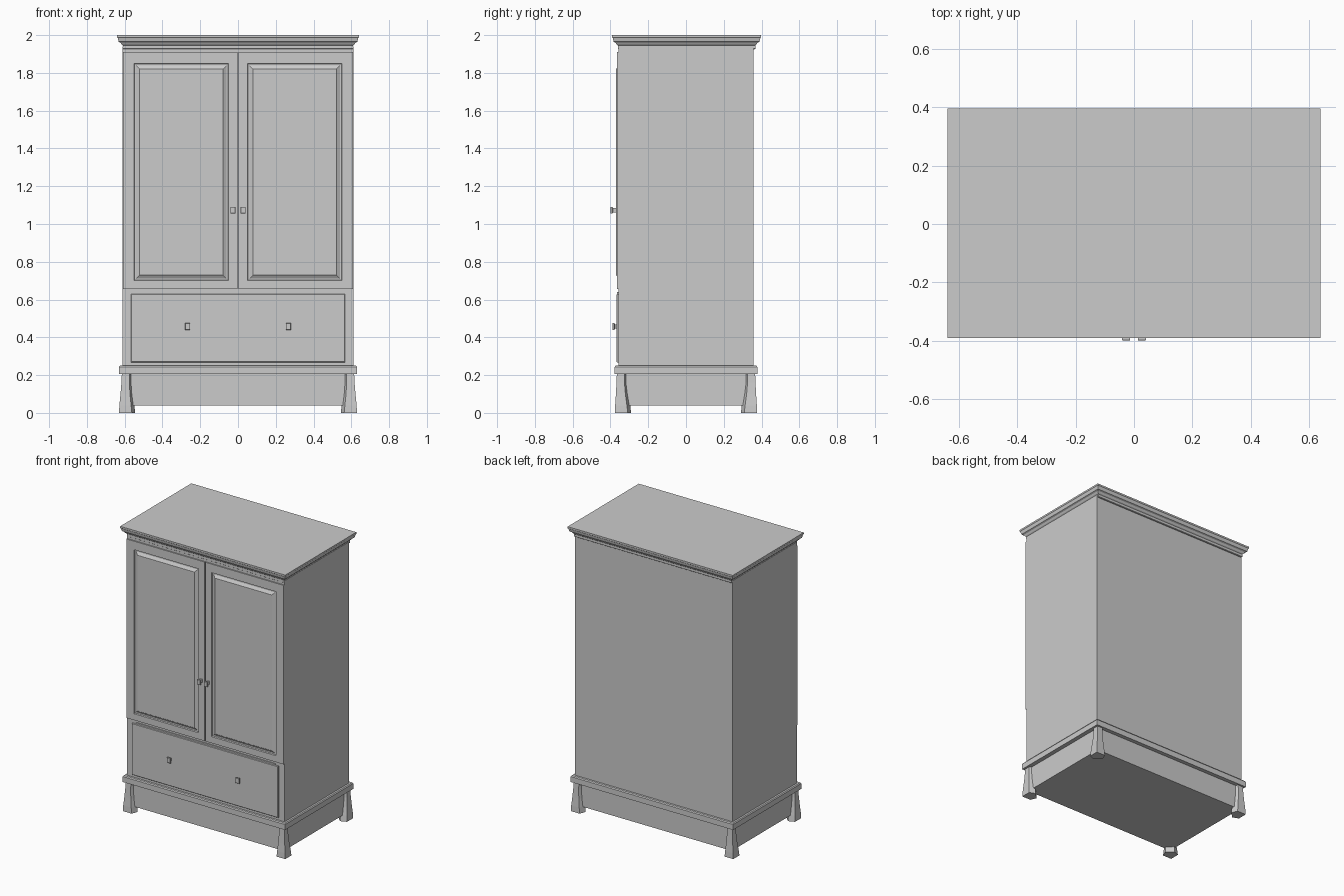
import bpy, bmesh

if "Cube" in bpy.data.objects:
    bpy.data.objects.remove(bpy.data.objects["Cube"])


def loft(name, rings):
    """Skin a stack of equal-length point rings and cap both ends."""
    bm = bmesh.new()
    vs = [[bm.verts.new(p) for p in r] for r in rings]
    n = len(vs[0])
    for a, b in zip(vs, vs[1:]):
        for i in range(n):
            bm.faces.new((a[i], a[(i + 1) % n], b[(i + 1) % n], b[i]))
    bm.faces.new(vs[0][::-1])
    bm.faces.new(vs[-1])
    bmesh.ops.recalc_face_normals(bm, faces=bm.faces)
    me = bpy.data.meshes.new(name)
    bm.to_mesh(me)
    bm.free()
    ob = bpy.data.objects.new(name, me)
    bpy.context.collection.objects.link(ob)
    return ob


def flat_ring(hx, hy, z, cy=0):
    return [(-hx, cy - hy, z), (hx, cy - hy, z), (hx, cy + hy, z), (-hx, cy + hy, z)]


def front_ring(x0, x1, z0, z1, inset, y):
    x0, x1, z0, z1 = x0 + inset, x1 - inset, z0 + inset, z1 - inset
    return [(x0, y, z0), (x1, y, z0), (x1, y, z1), (x0, y, z1)]


# carcass, plinth and waist moulding
loft("cabinet_body", [flat_ring(0.612, 0.358, z) for z in (0.24, 1.94)])
loft("plinth", [flat_ring(0.60, 0.35, z) for z in (0.04, 0.22)])
loft("base_moulding", [flat_ring(0.63, 0.378, 0.205), flat_ring(0.63, 0.378, 0.243),
                       flat_ring(0.625, 0.373, 0.25)])

# cornice: moulded profile as overhang from the carcass
cornice = [(-0.004, 1.925), (0.0, 1.928), (0.0, 1.945), (0.006, 1.95), (0.012, 1.96),
           (0.022, 1.965), (0.027, 1.985), (0.03, 1.988), (0.03, 2.0)]
loft("cornice", [flat_ring(0.61 + d, 0.364 + d, z, 0.003) for d, z in cornice])

# flared corner legs with chamfered inner sides
leg_levels = [(0.0, 0.630, 0.376, 0.068, 0.085), (0.04, 0.628, 0.375, 0.062, 0.080),
              (0.10, 0.622, 0.371, 0.050, 0.065), (0.16, 0.617, 0.368, 0.042, 0.055),
              (0.21, 0.615, 0.366, 0.040, 0.052)]
for sx, sxn in ((-1, "left"), (1, "right")):
    for sy, syn in ((-1, "front"), (1, "back")):
        rings = []
        for z, ox, oy, w, s in leg_levels:
            local = [(0, 0), (w, 0), (s, s * 0.5), (s * 0.5, s), (0, w)]
            rings.append([(sx * (ox - u), sy * (oy - v), z) for u, v in local])
        loft(f"{syn}_{sxn}_leg", rings)

# doors: frame, groove and raised field in one stepped surface
for s, side in ((-1, "left"), (1, "right")):
    outer = sorted((s * 0.003, s * 0.61)) + [0.655, 1.91]
    panel = sorted((s * 0.05, s * 0.55)) + [0.70, 1.85]
    steps = [(0.0, -0.366), (0.004, -0.356), (0.008, -0.356), (0.027, -0.368), (0.029, -0.370)]
    loft(f"{side}_door", [front_ring(*outer, 0, -0.35), front_ring(*outer, 0, -0.366)]
         + [front_ring(*panel, i, y) for i, y in steps])

# drawer front and the thin rail above it
drawer = (-0.567, 0.567, 0.268, 0.63)
loft("drawer_front", [front_ring(*drawer, 0, -0.35), front_ring(*drawer, 0, -0.364),
                      front_ring(*drawer, 0.003, -0.367)])
rail = (-0.54, 0.54, 0.628, 0.64)
loft("drawer_rail", [front_ring(*rail, 0, -0.35), front_ring(*rail, 0, -0.364)])


# square knobs: slim stem and wider head
def knob(name, x, z, base, tip):
    box = (x - 0.014, x + 0.014, z - 0.018, z + 0.018)
    loft(name, [front_ring(*box, 0.007, base), front_ring(*box, 0.007, tip + 0.014),
                front_ring(*box, 0, tip + 0.010), front_ring(*box, 0, tip + 0.002),
                front_ring(*box, 0.002, tip)])


for s, side in ((-1, "left"), (1, "right")):
    knob(f"{side}_door_knob", s * 0.027, 1.073, -0.36, -0.40)
    knob(f"{side}_drawer_knob", s * 0.267, 0.457, -0.36, -0.39)
